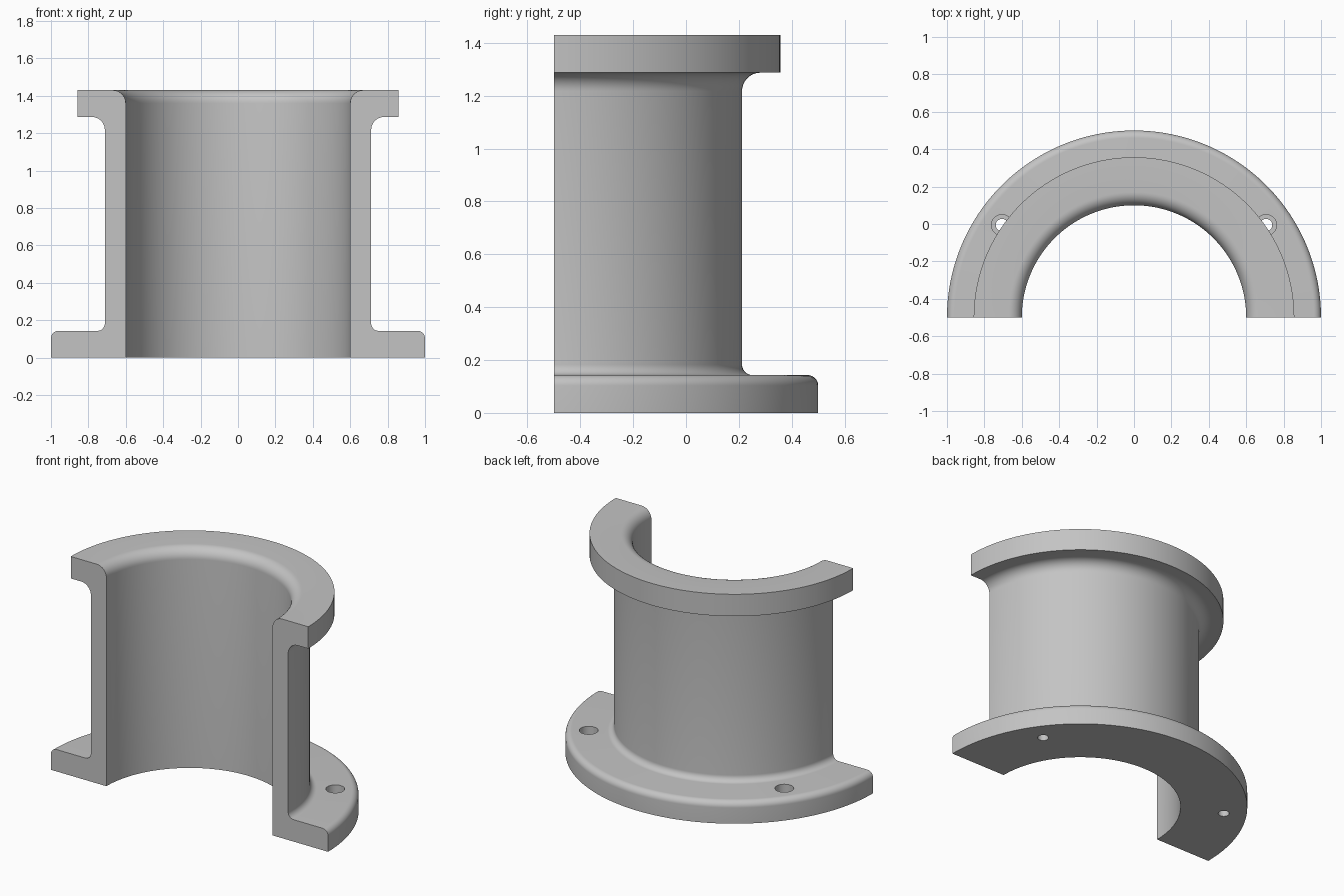
import bpy, bmesh
from math import sin, cos, pi, radians
from mathutils import Vector

cube = bpy.data.objects.get("Cube")
if cube:
    bpy.data.objects.remove(cube, do_unlink=True)

AXIS_Y = -0.5
BORE, TUBE, FLANGE, BASE = 0.6, 0.712, 0.857, 1.0
HEIGHT, THICK = 1.43, 0.143
SMALL, LARGE = 0.04, 0.07

grey = bpy.data.materials.new("plain grey")
grey.use_nodes = True
grey.diffuse_color = (0.55, 0.55, 0.55, 1)
grey.node_tree.nodes["Principled BSDF"].inputs["Base Color"].default_value = grey.diffuse_color


def arc(r, z, radius, start, end, steps=10):
    """Points of a fillet, angles in degrees."""
    angles = [radians(start + (end - start) * i / steps) for i in range(steps + 1)]
    return [(r + radius * cos(a), z + radius * sin(a)) for a in angles]


def revolve(name, profile, centre, angle, steps):
    """Closed profile of (radius, height) points turned about a vertical axis."""
    bm = bmesh.new()
    centre = Vector(centre)
    full = angle > 6
    ring = [bm.verts.new(centre + Vector((r, 0, z))) for r, z in profile]
    start = bm.faces.new(ring)
    if full:
        edges = list(start.edges)
        bmesh.ops.delete(bm, geom=[start], context='FACES_ONLY')
        geom = ring + edges
    else:
        geom = ring + list(start.edges)
    out = bmesh.ops.spin(bm, geom=geom, cent=centre, axis=(0, 0, 1),
                         angle=angle, steps=steps)
    if not full:
        end_edges = [e for e in out["geom_last"] if isinstance(e, bmesh.types.BMEdge)]
        bmesh.ops.contextual_create(bm, geom=end_edges)
    bmesh.ops.remove_doubles(bm, verts=bm.verts, dist=1e-5)
    bmesh.ops.dissolve_degenerate(bm, dist=1e-6, edges=bm.edges)
    bmesh.ops.recalc_face_normals(bm, faces=bm.faces)
    mesh = bpy.data.meshes.new(name)
    bm.to_mesh(mesh)
    bm.free()
    mesh.materials.append(grey)
    obj = bpy.data.objects.new(name, mesh)
    bpy.context.collection.objects.link(obj)
    return obj


# Half sleeve with its base flange and top flange
section = [(BORE, 0), (BASE, 0)]
section += arc(BASE - SMALL, THICK - SMALL, SMALL, 0, 90)
section += arc(TUBE + SMALL, THICK + SMALL, SMALL, 270, 180)
section += arc(TUBE + LARGE, HEIGHT - THICK - LARGE, LARGE, 180, 90)
section += [(FLANGE, HEIGHT - THICK), (FLANGE, HEIGHT)]
section += arc(BORE + LARGE, HEIGHT - LARGE, LARGE, 90, 180)
sleeve = revolve("flanged_half_sleeve", section, (0, AXIS_Y, 0), pi, 96)

# Stepped bolt holes through the base flange
hole = [(0, -0.1), (0.033, -0.1), (0.033, 0.07), (0.056, 0.07), (0.056, 0.3), (0, 0.3)]
bolt_angle = radians(35)
for side, label in ((1, "left"), (-1, "right")):
    place = (side * 0.862 * cos(bolt_angle), AXIS_Y + 0.862 * sin(bolt_angle), 0)
    cutter = revolve(label + "_hole_cutter", hole, place, 2 * pi, 32)
    cutter.hide_render = True
    cut = sleeve.modifiers.new(label + "_hole", 'BOOLEAN')
    cut.operation = 'DIFFERENCE'
    cut.solver = 'EXACT'
    cut.object = cutter
    bpy.context.view_layer.objects.active = sleeve
    bpy.ops.object.modifier_apply(modifier=cut.name)
    bpy.data.objects.remove(cutter, do_unlink=True)

# Smooth curves, crisp corners
bpy.ops.object.select_all(action='DESELECT')
sleeve.select_set(True)
bpy.context.view_layer.objects.active = sleeve
bpy.ops.object.shade_smooth_by_angle(angle=radians(30))
